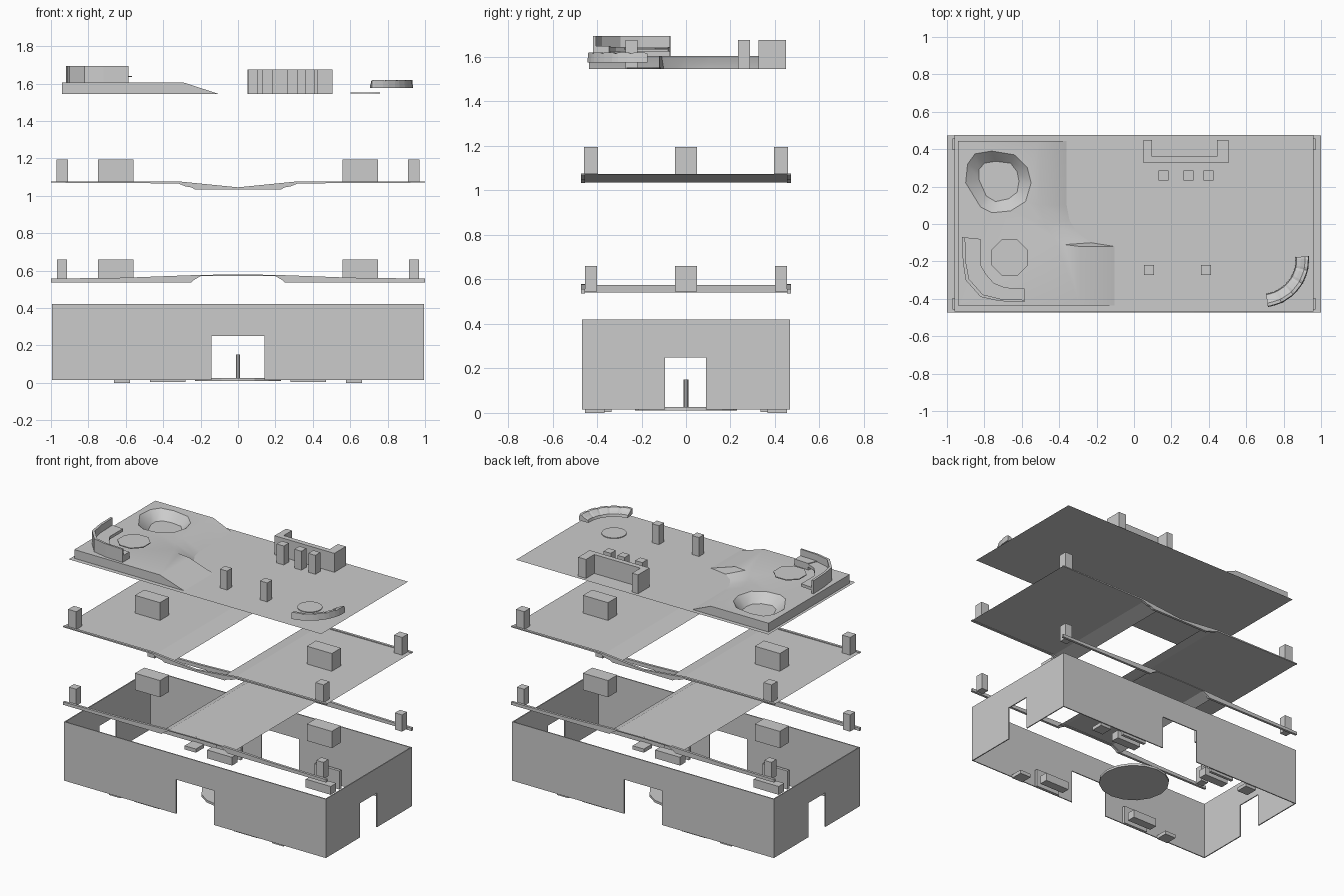
import bpy, bmesh, math

if "Cube" in bpy.data.objects:
    bpy.data.objects.remove(bpy.data.objects["Cube"])

grey = bpy.data.materials.new("plain_grey")
grey.diffuse_color = (0.6, 0.6, 0.6, 1)
grey.use_nodes = True
grey.node_tree.nodes["Principled BSDF"].inputs["Base Color"].default_value = grey.diffuse_color


def finish(name, bm, sheet=False):
    if sheet:
        for f in bm.faces:
            f.normal_update()
            if f.normal.z < 0:
                f.normal_flip()
    else:
        bmesh.ops.recalc_face_normals(bm, faces=bm.faces)
    me = bpy.data.meshes.new(name)
    bm.to_mesh(me)
    bm.free()
    me.materials.append(grey)
    ob = bpy.data.objects.new(name, me)
    bpy.context.collection.objects.link(ob)
    return ob


def prism(name, pts, lo, hi, axis="z"):
    """Extrude a 2D outline along one axis."""
    put = {"x": lambda a, b, c: (c, a, b), "y": lambda a, b, c: (a, c, b),
           "z": lambda a, b, c: (a, b, c)}[axis]
    bm = bmesh.new()
    low = [bm.verts.new(put(a, b, lo)) for a, b in pts]
    top = [bm.verts.new(put(a, b, hi)) for a, b in pts]
    bm.faces.new(low)
    bm.faces.new(top)
    n = len(pts)
    for i in range(n):
        j = (i + 1) % n
        bm.faces.new((low[i], low[j], top[j], top[i]))
    return finish(name, bm)


def box(name, x0, x1, y0, y1, z0, z1):
    return prism(name, [(x0, y0), (x1, y0), (x1, y1), (x0, y1)], z0, z1)


def disc(name, x, y, r, n, z0, z1, turn=0.0):
    pts = [(x + r * math.cos(turn + 2 * math.pi * i / n),
            y + r * math.sin(turn + 2 * math.pi * i / n)) for i in range(n)]
    return prism(name, pts, z0, z1)


def sheet(name, profile):
    """Thin floor: an x-z line swept across the depth."""
    bm = bmesh.new()
    rows = [[bm.verts.new((x, y, z)) for y in (-0.46, 0.46)] for x, z in profile]
    for a, b in zip(rows, rows[1:]):
        bm.faces.new((a[0], b[0], b[1], a[1]))
    return finish(name, bm, True)


def mirrored(half):
    """Mirror an outline that runs from x = 0 round to x = 0."""
    return half + [(-x, z) for x, z in reversed(half) if x > 0]


# Ground storey: four thin walls, each with a doorway
def wall(half, door0, door1):
    return [(-half, 0.015), (door0, 0.015), (door0, 0.25), (door1, 0.25),
            (door1, 0.015), (half, 0.015), (half, 0.42), (-half, 0.42)]


for side, s in (("front", -1), ("back", 1)):
    prism(side + "_wall", wall(0.995, -0.143, 0.143), s * 0.467, s * 0.46, "y")
for side, s in (("left", -1), ("right", 1)):
    prism(side + "_wall", wall(0.46, -0.095, 0.09), s * 0.995, s * 0.988, "x")

# Ground storey: central turntable, floor plates and counters
disc("turntable", 0, 0, 0.23, 16, 0.01, 0.026)
disc("centre_post", 0, 0, 0.011, 8, 0.026, 0.15)
for sx in (-1, 1):
    for sy in (-1, 1):
        x, y = sx * 0.62, sy * 0.41
        box("floor_plate", x - 0.043, x + 0.043, y - 0.043, y + 0.043, 0, 0.025)
        x = sx * 0.375
        box("counter_base", x - 0.095, x + 0.095, sy * 0.365 - 0.03,
            sy * 0.365 + 0.03, 0.003, 0.06)
        box("counter_back", x - 0.095, x + 0.095, sy * 0.44 - 0.01,
            sy * 0.44 + 0.01, 0.003, 0.13)

# Middle storeys: long edge rails
rail2 = mirrored([(0, 0.579), (0.2, 0.577), (0.6, 0.562), (1, 0.557), (1, 0.537),
                  (0.25, 0.537), (0.235, 0.55), (0.2, 0.57), (0, 0.572)])
rail3 = mirrored([(0, 1.045), (0.32, 1.077), (1, 1.077), (1, 1.07), (0.32, 1.066),
                  (0.28, 1.05), (0.25, 1.045), (0.23, 1.033), (0, 1.033)])
for s in (-1, 1):
    prism("second_floor_rail", rail2, s * 0.455, s * 0.472, "y")
    prism("third_floor_rail", rail3, s * 0.455, s * 0.472, "y")

# Second storey bridge and third storey platforms with sloping lips
sheet("bridge", [(-0.27, 0.54), (-0.2, 0.575), (0.2, 0.575), (0.27, 0.54)])
for s in (-1, 1):
    sheet("platform", [(s, 1.073), (s * 0.3, 1.07), (s * 0.19, 1.036)])

# Corner posts and central blocks on both storeys
for level, z0, z1, w in (("second", 0.545, 0.66, 0.027), ("third", 1.073, 1.195, 0.031)):
    for sx in (-1, 1):
        for sy in (-1, 1):
            x, y = sx * 0.94, sy * 0.427
            box(level + "_floor_post", x - w, x + w, y - w, y + w, z0, z1)
        x = sx * 0.653
        box(level + "_floor_block", x - 0.095, x + 0.095, -0.05, 0.05, z0, z1)

# Top storey: slab
Z, T = 1.545, 1.605
bm = bmesh.new()
bm.faces.new([bm.verts.new(p) for p in ((-0.96, -0.467, Z), (0.96, -0.467, Z),
                                        (0.96, 0.475, Z), (-0.96, 0.475, Z))])
finish("top_slab", bm, True)

# Raised terrace with a sunken pool and a curved ramp
edge = [(-0.29, -0.435), (-0.29, -0.12), (-0.37, -0.11), (-0.43, -0.07),
        (-0.48, 0.0), (-0.5, 0.1), (-0.5, 0.445)]
foot = [(-0.105, -0.435), (-0.105, -0.12), (-0.23, -0.1), (-0.3, -0.05),
        (-0.345, 0.02), (-0.36, 0.1), (-0.36, 0.445)]
corners = [(-0.94, 0.445), (-0.94, -0.435)]
rim = [(-0.9, 0.22), (-0.89, 0.32), (-0.85, 0.375), (-0.76, 0.39), (-0.64, 0.37),
       (-0.57, 0.3), (-0.55, 0.22), (-0.58, 0.12), (-0.66, 0.07), (-0.76, 0.06),
       (-0.82, 0.09)]
basin = [(-0.83, 0.24), (-0.83, 0.29), (-0.8, 0.325), (-0.74, 0.335), (-0.66, 0.325),
         (-0.625, 0.28), (-0.615, 0.23), (-0.625, 0.17), (-0.67, 0.135),
         (-0.74, 0.12), (-0.79, 0.15)]
bm = bmesh.new()


def ring(pts, z):
    return [bm.verts.new((x, y, z)) for x, y in pts]


top, low = ring(edge + corners, T), ring(foot + corners, Z)
lip, bed = ring(rim, T), ring(basin, Z + 0.004)
loops = []
for loop in (top, lip):
    loops += [bm.edges.new((a, b)) for a, b in zip(loop, loop[1:] + loop[:1])]
bmesh.ops.triangle_fill(bm, use_beauty=True, use_dissolve=False, edges=loops)
for f in bm.faces:
    f.normal_update()
    if f.normal.z < 0:
        f.normal_flip()
for a, b in ((low, top), (bed, lip)):
    n = len(a)
    for i in range(n):
        j = (i + 1) % n
        bm.faces.new((a[i], a[j], b[j], b[i]))
bm.faces.new(bed)
terrace = finish("terrace", bm)
for p in terrace.data.polygons:
    p.use_smooth = True
bpy.context.view_layer.objects.active = terrace
terrace.select_set(True)
bpy.ops.object.shade_smooth_by_angle(angle=math.radians(35))

# Corner sofa and octagonal table on the terrace
outer = [(-0.92, -0.07), (-0.915, -0.2), (-0.9, -0.3), (-0.82, -0.39),
         (-0.72, -0.412), (-0.585, -0.418)]
inner = [(-0.82, -0.08), (-0.82, -0.22), (-0.79, -0.27), (-0.75, -0.315),
         (-0.69, -0.34), (-0.585, -0.345)]
thin = [(a[0] + (b[0] - a[0]) * 0.17, a[1] + (b[1] - a[1]) * 0.17)
        for a, b in zip(outer, inner)]
prism("sofa_back", outer + thin[::-1], T, 1.695)
prism("sofa_seat", thin + inner[::-1], 1.625, 1.645)
prism("sofa_end", [thin[4], thin[5], inner[5], inner[4]], T, 1.65)
disc("octagon_table", -0.665, -0.18, 0.106, 8, 1.634, 1.64, math.pi / 8)

# Bar counter, stools and pillars
prism("bar_counter", [(0.05, 0.325), (0.505, 0.325), (0.505, 0.45), (0.445, 0.45),
                      (0.445, 0.36), (0.095, 0.36), (0.095, 0.45), (0.05, 0.45)],
      Z, 1.675)
for x, y in ((0.158, 0.26), (0.292, 0.26), (0.398, 0.26), (0.08, -0.245), (0.385, -0.245)):
    box("stool" if y > 0 else "pillar", x - 0.027, x + 0.027, y - 0.027, y + 0.027, Z, 1.675)

# Round table and curved booth of cushions
disc("round_table", 0.68, -0.19, 0.078, 24, 1.547, 1.552)
section = [(0.185, 1.575), (0.19, 1.593), (0.212, 1.602), (0.235, 1.62),
           (0.252, 1.62), (0.256, 1.575)]
steps = 5
for i in range(steps):
    bm = bmesh.new()
    rings = []
    for t, puff in ((0, 0.94), (0.2, 1.0), (0.8, 1.0), (1, 0.94)):
        a = math.radians(4 - 86 * (i + t) / steps)
        rings.append([bm.verts.new((0.68 + r * math.cos(a), -0.19 + r * math.sin(a),
                                    1.575 + (z - 1.575) * (puff * 2 - 1)))
                      for r, z in section])
    n = len(section)
    for a, b in zip(rings, rings[1:]):
        for k in range(n):
            bm.faces.new((a[k], a[(k + 1) % n], b[(k + 1) % n], b[k]))
    bm.faces.new(rings[0])
    bm.faces.new(rings[-1])
    finish("booth_cushion", bm)
